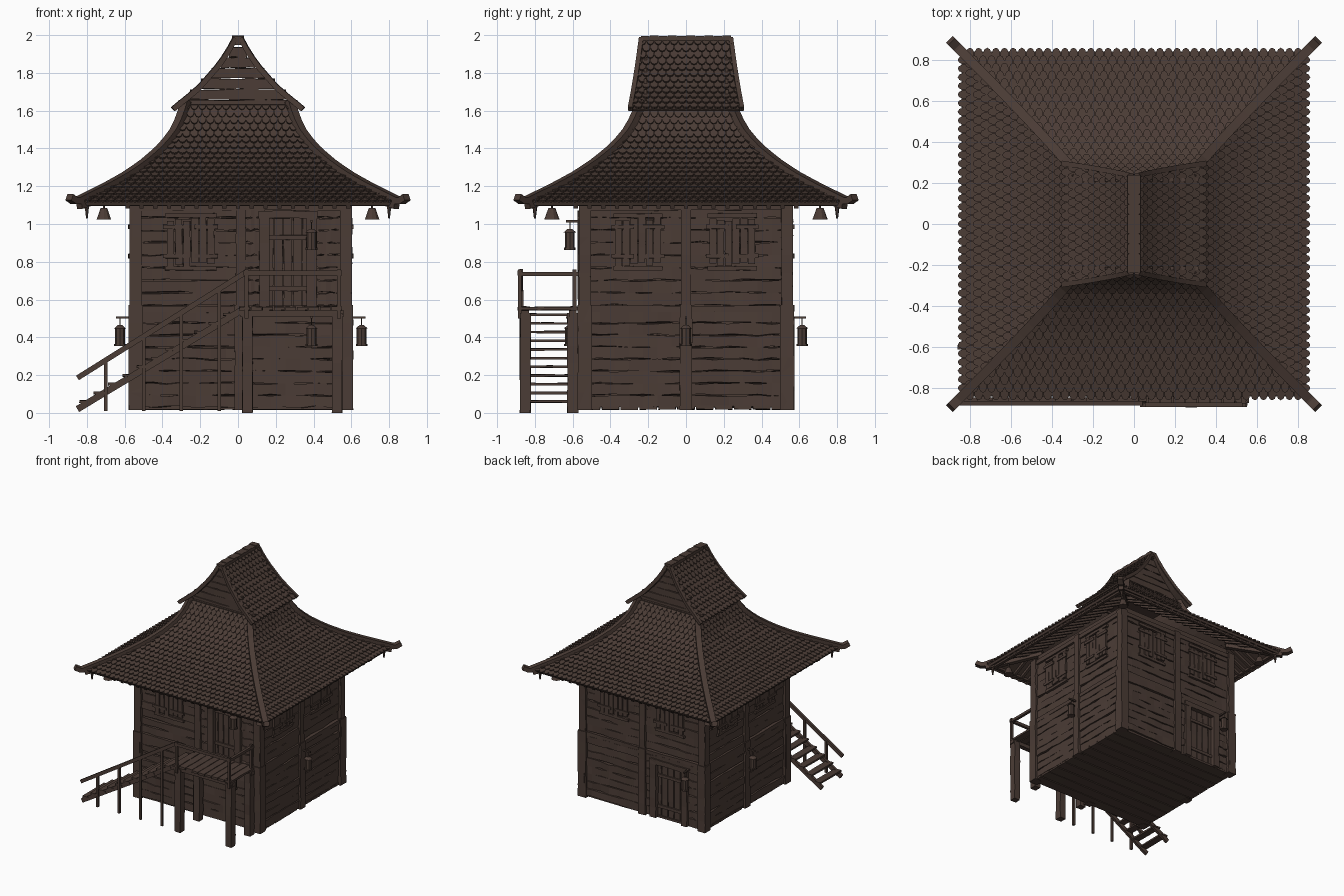
import bpy, bmesh, math, random
from mathutils import Vector, Matrix

random.seed(4)
if "Cube" in bpy.data.objects:
    bpy.data.objects.remove(bpy.data.objects["Cube"])

wood = bpy.data.materials.new("dark_brown_wood")
wood.use_nodes = True
colour = (0.07, 0.045, 0.036, 1)
wood.diffuse_color = colour
wood.node_tree.nodes["Principled BSDF"].inputs["Base Color"].default_value = colour
X, Y, Z = Vector((1, 0, 0)), Vector((0, 1, 0)), Vector((0, 0, 1))


def finish(name, bm, normals=True):
    if normals:
        bmesh.ops.recalc_face_normals(bm, faces=bm.faces)
    mesh = bpy.data.meshes.new(name)
    bm.to_mesh(mesh)
    bm.free()
    mesh.materials.append(wood)
    obj = bpy.data.objects.new(name, mesh)
    bpy.context.collection.objects.link(obj)


def sweep(bm, pts, w, h, up=Z, jit=0.0):
    """Rectangular bar along a path: w sideways, h along up."""
    pts, rings = [Vector(p) for p in pts], []
    for i, p in enumerate(pts):
        t = (pts[min(i + 1, len(pts) - 1)] - pts[max(i - 1, 0)]).normalized()
        side = t.cross(up).normalized()
        top = side.cross(t)
        rings.append([bm.verts.new(p + side * (a * w / 2 + random.uniform(-jit, jit) / 2)
                                   + top * (b * h / 2 + random.uniform(-jit, jit)))
                      for a, b in ((-1, -1), (1, -1), (1, 1), (-1, 1))])
    for r, s in zip(rings, rings[1:]):
        for j in range(4):
            bm.faces.new((r[j], r[j - 1], s[j - 1], s[j]))
    bm.faces.new(rings[0])
    bm.faces.new(rings[-1][::-1])


def rough(bm, a, b, w, h, up=Z, jit=0.006, n=6):
    a, b = Vector(a), Vector(b)
    sweep(bm, [a.lerp(b, i / n) for i in range(n + 1)], w, h, up, jit)


def cone(bm, p, r1, r2, depth, n=8):
    bmesh.ops.create_cone(bm, cap_ends=True, segments=n, radius1=r1, radius2=r2,
                          depth=depth, matrix=Matrix.Translation(p))


def turn(k, u, d, z):
    """Side k (0 front, 1 left, 2 back, 3 right): along, outward, height."""
    return Vector(((u, -d), (d, u), (-u, d), (-d, -u))[k] + (z,))


def wall(k, u, d, z):
    p = turn(k, u, d, z)
    return Vector((p.x * 1.04 + 0.015, p.y, z))


def outward(k):
    return turn(k, 0, 1, 0)


# Solid core and floor boards
bm = bmesh.new()
sweep(bm, [(0.015, 0, 0.03), (0.015, 0, 1.17)], 1.09, 1.05, Y)
finish("wall_core", bm)
bm = bmesh.new()
for i in range(11):
    y = -0.5 + i * 0.1
    rough(bm, (-0.56, y, 0.028), (0.59, y, 0.028), 0.092, 0.02, jit=0.002)
finish("floor_boards", bm)

# Rough horizontal boards; the doorways stay open
openings = {(0, 1): (0.12, 0.36), (2, 0): (0.1, 0.38)}
bm = bmesh.new()
for k in range(4):
    for storey, (z0, z1, rows, d) in enumerate(((0.03, 0.54, 8, 0.54), (0.57, 1.1, 8, 0.533))):
        step = (z1 - z0) / rows
        for i in range(rows):
            spans = [(-0.53, 0), (0, 0.53)]
            if (k, storey) in openings and not (storey == 0 and i == rows - 1):
                a, b = openings[k, storey]
                spans = [(-0.53, 0), (0, a), (b, 0.53)]
            for a, b in spans:
                z = z0 + (i + 0.5) * step
                dd = d + random.uniform(-0.006, 0.006)
                rough(bm, wall(k, a, dd, z), wall(k, b, dd, z), 0.03, step * 0.93, jit=0.006, n=7)
finish("wall_boards", bm)

# Corner posts, middle posts and horizontal beams
bm = bmesh.new()
for k in range(4):
    for u, w in ((-0.535, 0.075), (0.0, 0.065), (0.535, 0.075)):
        rough(bm, wall(k, u, 0.54, 0.015), wall(k, u, 0.54, 0.57), w, 0.062, outward(k), 0.003)
        rough(bm, wall(k, u, 0.535, 0.55), wall(k, u, 0.535, 1.12), w - 0.012, 0.058, outward(k), 0.003)
    for z in (0.55, 1.09):
        rough(bm, wall(k, -0.55, 0.535, z), wall(k, 0.55, 0.535, z), 0.05, 0.035, jit=0.003)
finish("wall_frame", bm)

# Shuttered windows
bm = bmesh.new()
for k in range(4):
    for u in (-0.255, 0.245):
        if k == 0 and u > 0:
            continue
        for i in range(6):
            v = u + (i - 2.5) * 0.041
            e = random.uniform(-0.01, 0.01)
            rough(bm, wall(k, v, 0.558, 0.785 + e), wall(k, v, 0.558, 1.025 + e), 0.037, 0.016,
                  outward(k), 0.002, 3)
        for z in (0.83, 0.985):
            for s in (-1, 1):
                rough(bm, wall(k, u + s * 0.14, 0.568, z), wall(k, u + s * 0.02, 0.568, z),
                      0.01, 0.022, jit=0.002, n=2)
        for z in (0.765, 1.045):
            rough(bm, wall(k, u - 0.13, 0.552, z), wall(k, u + 0.13, 0.552, z), 0.026, 0.022, jit=0.002)
finish("window_shutters", bm)

# Recessed doors with frames
bm = bmesh.new()
for k, a, b, z0, z1 in ((0, 0.12, 0.36, 0.56, 1.05), (2, 0.1, 0.38, 0.02, 0.49)):
    n = 5
    for i in range(n):
        u = a + (i + 0.5) * (b - a) / n
        rough(bm, wall(k, u, 0.528, z0), wall(k, u, 0.528, z1), (b - a) / n * 0.92, 0.014, outward(k), 0.002)
    for u in (a, b):
        rough(bm, wall(k, u, 0.55, z0), wall(k, u, 0.55, z1 + 0.02), 0.055, 0.045, outward(k), 0.003)
    rough(bm, wall(k, a - 0.03, 0.55, z1), wall(k, b + 0.03, 0.55, z1), 0.045, 0.04, jit=0.003)
    for t in (0.2, 0.75):
        z = z0 + (z1 - z0) * t
        rough(bm, wall(k, a, 0.54, z), wall(k, b, 0.54, z), 0.012, 0.025, jit=0.002, n=2)
finish("doors", bm)

# Hanging lanterns
bm = bmesh.new()
for k, u, z in ((0, 0.36, 1.015), (0, 0.36, 0.505), (1, 0, 0.505), (2, 0.42, 0.505), (3, 0, 0.505)):
    sweep(bm, [wall(k, u, 0.55, z), wall(k, u, 0.635, z)], 0.012, 0.012)
    c = wall(k, u, 0.615, z)
    cone(bm, c - Z * 0.025, 0.003, 0.003, 0.05, 4)
    cone(bm, c - Z * 0.05, 0.033, 0.012, 0.018)
    cone(bm, c - Z * 0.1, 0.026, 0.026, 0.085)
    cone(bm, c - Z * 0.146, 0.031, 0.031, 0.012)
finish("lanterns", bm)

# Balcony deck, posts and railing
bm = bmesh.new()
for i in range(9):
    x = 0.035 + i * 0.061
    rough(bm, (x, -0.56, 0.552), (x, -0.885 + random.uniform(-0.008, 0.008), 0.552), 0.056, 0.018, jit=0.002)
for y in (-0.6, -0.85):
    sweep(bm, [(0.01, y, 0.527), (0.56, y, 0.527)], 0.04, 0.032)
    for x in (0.05, 0.525):
        rough(bm, (x, y, 0.0), (x, y, 0.53), 0.055, 0.055, Y, 0.003)
finish("balcony_deck", bm)
bm = bmesh.new()
for x, y in ((0.045, -0.88), (0.535, -0.88), (0.535, -0.59)):
    sweep(bm, [(x, y, 0.5), (x, y, 0.76)], 0.02, 0.02, Y)
sweep(bm, [(0.03, -0.88, 0.74), (0.55, -0.88, 0.74)], 0.022, 0.025)
sweep(bm, [(0.535, -0.89, 0.735), (0.535, -0.57, 0.735)], 0.022, 0.022)
finish("balcony_railing", bm)

# Staircase
bm = bmesh.new()
for y in (-0.6, -0.855):
    sweep(bm, [(-0.85, y, 0.02), (0.03, y, 0.55)], 0.022, 0.035)
for i in range(11):
    x, z = -0.81 + i * 0.076, 0.06 + i * 0.046
    rough(bm, (x, -0.585, z), (x, -0.87, z), 0.06, 0.013, jit=0.002, n=2)
sweep(bm, [(-0.85, -0.872, 0.185), (0.05, -0.872, 0.75)], 0.02, 0.028)
for x in (-0.7, -0.5, -0.3, -0.1):
    sweep(bm, [(x, -0.868, 0.01), (x, -0.868, 0.73 + (x - 0.03) * 0.62)], 0.018, 0.018, Y)
finish("staircase", bm)


# Roof profiles: offset and height from eave to top
def along(pts, t):
    lens = [math.dist(a, b) for a, b in zip(pts, pts[1:])]
    s = t * sum(lens)
    for i, n in enumerate(lens):
        if s <= n or i == len(lens) - 1:
            return Vector(pts[i]).lerp(Vector(pts[i + 1]), s / n)
        s -= n


LOWER = [(0.85, 1.11), (0.7, 1.185), (0.6, 1.24), (0.51, 1.3), (0.42, 1.375), (0.345, 1.46), (0.3, 1.55), (0.275, 1.64)]
UPPER = [(0.345, 1.605), (0.21, 1.715), (0.1, 1.84), (0.05, 1.915), (0.015, 1.98)]


def lower(k, t):
    d, z = along(LOWER, t)
    inner = d - 0.04 * max(0, t) ** 2
    return (inner, d, z) if k % 2 == 0 else (d, inner, z)


def upper(k, t):
    d, z = along(UPPER, t)
    return d, 0.3 - 0.06 * t, z


def roof_point(k, f, t, u, lift):
    d, half, z = f(k, t)
    e, _, y = f(k, t + 0.02)
    n = Vector((y - z, d - e)).normalized()
    return turn(k, max(-half, min(half, u)), d + n.x * lift, z + n.y * lift)


SCALLOP = [(-0.48, 1.0), (-0.48, 0.45), (-0.3, 0.12), (0, 0), (0.3, 0.12), (0.48, 0.45), (0.48, 1.0)]


def shingles(bm, k, f, rows, width):
    for i in range(rows):
        half = f(k, i / rows)[1]
        n = int(half / width) + 2
        for j in range(-n, n + 1):
            u = (j + 0.5 * (i % 2)) * width
            if abs(u) - width * 0.4 > half:
                continue
            top, low = [], []
            for a, b in SCALLOP:
                t = min(0.985, (i + b * 1.35) / rows)
                lift = 0.003 + 0.014 * (1 - b)
                top.append(bm.verts.new(roof_point(k, f, t, u + a * width, lift)))
                low.append(bm.verts.new(roof_point(k, f, t, u + a * width, lift - 0.012)))
            bm.faces.new(top)
            for m in range(6):
                bm.faces.new((top[m + 1], top[m], low[m], low[m + 1]))


def shell(bm, k, f, thick, n=14):
    rows = []
    for i in range(n + 1):
        t = 0.015 + 0.965 * i / n
        rows.append([bm.verts.new(roof_point(k, f, t, s, h)) for s, h in
                     ((-9, 0), (9, 0), (9, -thick), (-9, -thick))])
    for a, b in zip(rows, rows[1:]):
        for j in range(4):
            bm.faces.new((a[j - 1], a[j], b[j], b[j - 1]))
    bm.faces.new(rows[0])
    bm.faces.new(rows[-1])


for name, f, sides, rows, thick in (("lower_roof", lower, range(4), 20, 0.02), ("upper_roof", upper, (1, 3), 12, 0.014)):
    bm, base = bmesh.new(), bmesh.new()
    for k in sides:
        shingles(bm, k, f, rows, 0.042)
        shell(base, k, f, thick)
    finish(name + "_shingles", bm, False)
    finish(name + "_shell", base)

# Hip beams with upturned tips, bells and pendants
bm, hang = bmesh.new(), bmesh.new()
for sx in (-1, 1):
    for sy in (-1, 1):
        pts = [(0.893 * sx, 0.893 * sy, 1.142), (0.865 * sx, 0.865 * sy, 1.122)]
        for i in range(15):
            d, half, z = lower(0, i / 14)
            pts.append((half * sx, d * sy, z + 0.012))
        sweep(bm, pts, 0.045, 0.036)
        sweep(bm, [(0.52 * sx, 0.52 * sy, 1.2), (0.84 * sx, 0.84 * sy, 1.095)], 0.04, 0.03)
        bell = Vector((0.71 * sx, 0.71 * sy, 1.055))
        cone(hang, bell, 0.04, 0.018, 0.06, 10)
        cone(hang, bell + Z * 0.045, 0.006, 0.006, 0.07, 5)
        tip = Vector((0.8 * sx, 0.8 * sy, 1.065))
        cone(hang, tip, 0.005, 0.014, 0.07, 6)
finish("hip_beams", bm)
finish("bells", hang)

# Rafters under the eaves
bm = bmesh.new()
for k in range(4):
    for i in range(17):
        u = (i - 8) * 0.073
        sweep(bm, [turn(k, u, 0.53, 1.235), turn(k, u, 0.7, 1.15), turn(k, u, 0.82, 1.092)], 0.022, 0.024)
    sweep(bm, [turn(k, -0.79, 0.79, 1.105), turn(k, 0.79, 0.79, 1.105)], 0.025, 0.02)
finish("rafters", bm)

# Gable boards, edge boards and ridge cap
bm = bmesh.new()
for s in (-1, 1):
    for i in range(6):
        z = 1.63 + i * 0.056
        half = 0.3 * (1 - i / 6) ** 1.25 + 0.015
        rough(bm, (-half, 0.215 * s, z), (half, 0.215 * s, z), 0.016, 0.052, jit=0.003)
    for k in (1, 3):
        pts = []
        for i in range(9):
            d, half, z = upper(k, i / 8)
            pts.append(turn(k, s * (half - 0.005), d, z + 0.004))
        sweep(bm, pts, 0.024, 0.026)
sweep(bm, [(0, -0.24, 1.628), (0, 0.24, 1.628)], 0.54, 0.012)
finish("gable_boards", bm)
bm = bmesh.new()
for i in range(10):
    y = -0.216 + i * 0.048
    sweep(bm, [(0, y - 0.023, 1.978), (0, y + 0.023, 1.978)], 0.062, 0.034 + 0.008 * (i % 2))
sweep(bm, [(0, -0.235, 1.97), (0, 0.235, 1.97)], 0.05, 0.045)
finish("ridge_cap", bm)
